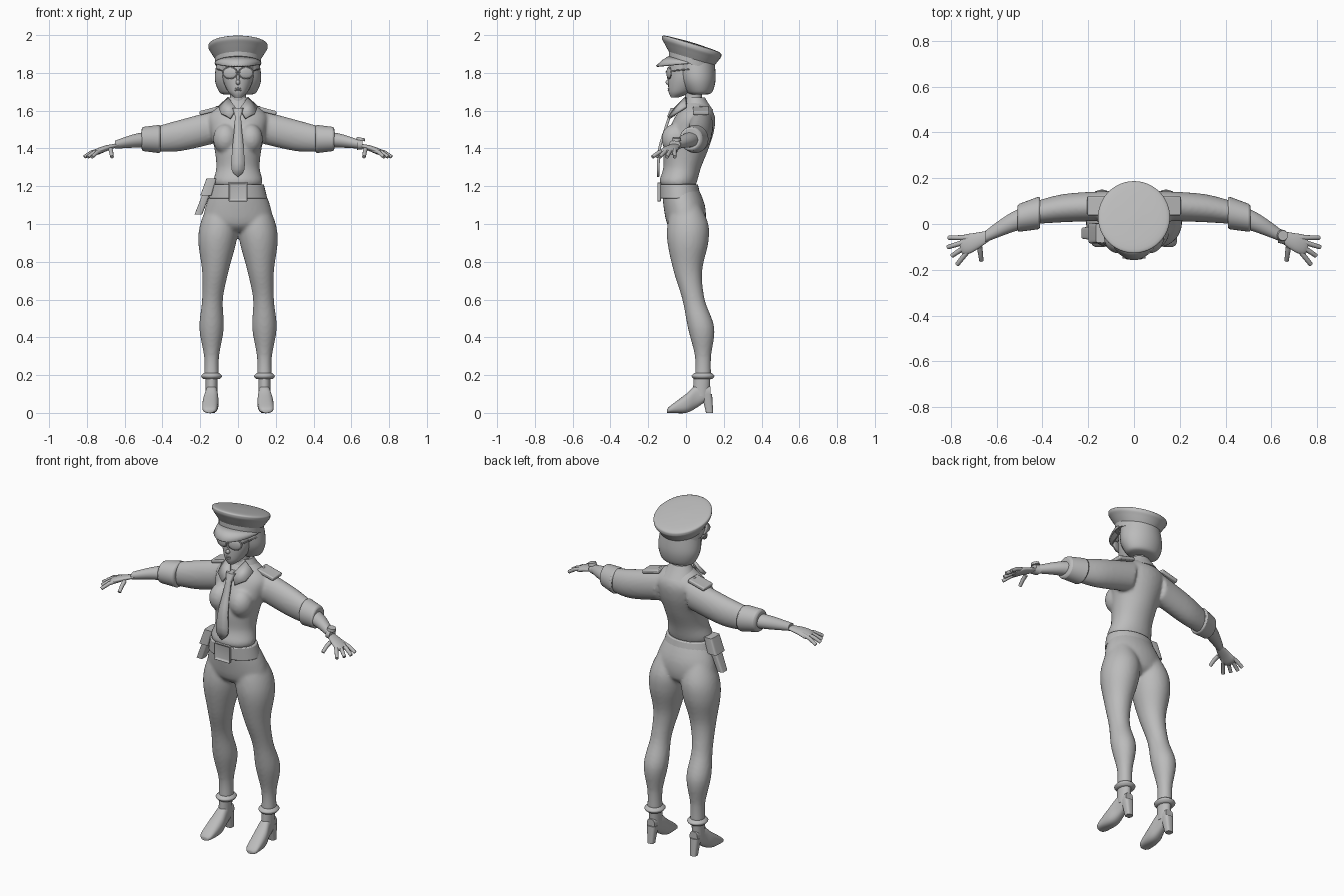
import bpy, bmesh, math
from mathutils import Matrix, Vector, Euler

if "Cube" in bpy.data.objects:
    bpy.data.objects.remove(bpy.data.objects["Cube"])

grey = bpy.data.materials.new("plain grey")
grey.use_nodes = True
grey.diffuse_color = (0.5, 0.5, 0.5, 1)
grey.node_tree.nodes["Principled BSDF"].inputs["Base Color"].default_value = grey.diffuse_color


def spline(rows, steps):
    """Add smoothly interpolated rows between the given ones."""
    last = len(rows) - 1
    smooth = []
    for i in range(last):
        before, start, end, after = (rows[max(0, min(last, i + k))] for k in (-1, 0, 1, 2))
        for step in range(steps):
            t = step / steps
            row = []
            for a, b, c, d in zip(before, start, end, after):
                if steps == 1:
                    row.append(b)
                    continue
                slope_in, slope_out = (c - a) / 2, (d - b) / 2
                bend = 3 * (c - b) - 2 * slope_in - slope_out
                twist = 2 * (b - c) + slope_in + slope_out
                row.append(b + t * (slope_in + t * (bend + t * twist)))
            smooth.append(row)
    return smooth + [rows[last]]


def limb(rows, ratio=1.0):
    """Rows of position, both centre coordinates and one radius."""
    return [(pos, a, b, radius, radius * ratio) for pos, a, b, radius in rows]


def trunk(rows):
    """Rows of height, depth of the centre, half width and half depth."""
    return [(height, 0, depth, wide, deep) for height, depth, wide, deep in rows]


def loft(bm, axis, rows, steps=5, both=False, power=2, shear=0, sides=32):
    for mirror in ((1, -1) if both else (1,)):
        rings = []
        for pos, mid_a, mid_b, radius_a, radius_b in spline(rows, steps):
            ring = []
            for k in range(sides):
                angle = math.tau * k / sides
                across, along = (math.copysign(abs(f) ** (2 / power), f)
                                 for f in (math.cos(angle), math.sin(angle)))
                a = mid_a + across * radius_a
                b = mid_b + along * radius_b
                x, y, z = {"x": (pos, a, b), "y": (a, pos, b), "z": (a, b, pos)}[axis]
                ring.append(bm.verts.new((mirror * x, y, z + shear * (y - mid_b))))
            rings.append(ring)
        for lower, upper in zip(rings, rings[1:]):
            for k in range(sides):
                following = (k + 1) % sides
                bm.faces.new((lower[k], lower[following], upper[following], upper[k]))
        bm.faces.new(rings[0])
        bm.faces.new(rings[-1])


def place(position, size, turn=(0, 0, 0)):
    return Matrix.LocRotScale(Vector(position), Euler(turn), Vector(size))


def ball(bm, position, size, turn=(0, 0, 0)):
    bmesh.ops.create_uvsphere(bm, u_segments=24, v_segments=12, radius=1,
                              matrix=place(position, size, turn))


def box(bm, position, size, turn=(0, 0, 0)):
    bmesh.ops.create_cube(bm, size=1, matrix=place(position, size, turn))


def strip(bm, rows):
    """Join rows of points into a sheet of faces."""
    grid = [[bm.verts.new(point) for point in row] for row in rows]
    for row, following in zip(grid, grid[1:]):
        for i in range(len(row) - 1):
            bm.faces.new((row[i], row[i + 1], following[i + 1], following[i]))


def finish(name, bm, blend=False, bevel=0, thick=0, mirror=False):
    bmesh.ops.recalc_face_normals(bm, faces=bm.faces)
    mesh = bpy.data.meshes.new(name)
    bm.to_mesh(mesh)
    bm.free()
    mesh.materials.append(grey)
    mesh.shade_smooth()
    mesh.set_sharp_from_angle(angle=math.radians(50))
    ob = bpy.data.objects.new(name, mesh)
    bpy.context.collection.objects.link(ob)
    if mirror:
        ob.modifiers.new("mirror", "MIRROR").use_mirror_merge = False
    if thick:
        solid = ob.modifiers.new("thickness", "SOLIDIFY")
        solid.thickness, solid.offset = thick, 0
    if bevel:
        rounding = ob.modifiers.new("bevel", "BEVEL")
        rounding.width, rounding.segments = bevel, 2
    if blend:
        remesh = ob.modifiers.new("blend", "REMESH")
        remesh.mode, remesh.voxel_size, remesh.use_smooth_shade = "VOXEL", 0.009, True
        soften = ob.modifiers.new("soften", "SMOOTH")
        soften.factor, soften.iterations = 0.5, 6


def part(name, axis, rows, bevel=0, **options):
    bm = bmesh.new()
    loft(bm, axis, rows, **options)
    finish(name, bm, bevel=bevel)


def tubes(name, paths, radius):
    """Thin tapering tubes along the paths, on both sides."""
    curve = bpy.data.curves.new(name, "CURVE")
    curve.dimensions, curve.bevel_depth, curve.bevel_resolution = "3D", radius, 3
    curve.use_fill_caps = True
    for mirror in (1, -1):
        for path in paths:
            line = curve.splines.new("POLY")
            line.points.add(len(path) - 1)
            for i, (point, (x, y, z)) in enumerate(zip(line.points, path)):
                point.co = (mirror * x, y, z, 1)
                point.radius = 1 - 0.3 * i / len(path)
    curve.materials.append(grey)
    bpy.context.collection.objects.link(bpy.data.objects.new(name, curve))


# Shirt: torso, bust and sleeves blended together
bm = bmesh.new()
loft(bm, "z", trunk([(1.2, -.04, .12, .09), (1.23, -.04, .13, .1), (1.3, -.02, .115, .1), (1.4, 0, .125, .12),
                     (1.5, .03, .15, .12), (1.58, .05, .15, .1), (1.65, .05, .06, .05)]))
loft(bm, "x", limb([(.1, .08, 1.52, .065), (.3, .07, 1.47, .062), (.43, .05, 1.45, .05)], 1.35), both=True)
for side in (1, -1):
    ball(bm, (side * .066, -.06, 1.45), (.066, .07, .08))
finish("shirt", bm, blend=True)
part("rolled_cuffs", "x", limb([(.41, .05, 1.45, .072), (.51, .025, 1.45, .06)], 1.05),
     bevel=.01, steps=1, both=True)

# Bare forearms, hands and fingers fanned out from the palm
part("forearms", "x", limb([(.45, .04, 1.45, .05), (.55, 0, 1.44, .042), (.65, -.055, 1.42, .025)], .85), both=True)
part("palms", "x", limb([(.63, -.05, 1.42, .022), (.7, -.08, 1.4, .04), (.74, -.09, 1.385, .044),
                         (.76, -.09, 1.38, .03)], .4), both=True)
fingers = []
for angle, reach in ((0, .13), (.3, .14), (.6, .14), (.9, .15), (1.7, .1)):
    x, y = math.cos(angle), -math.sin(angle)
    fingers.append([(.68 + x * r, -.06 + y * r, 1.4 - drop)
                    for r, drop in ((.04, .005), (reach * .7, .02), (reach, .045))])
tubes("fingers", fingers, .012)

# Wristwatch on the left arm
bm = bmesh.new()
loft(bm, "x", limb([(.63, -.05, 1.42, .032), (.66, -.06, 1.42, .03)], .85), steps=1)
bmesh.ops.create_cone(bm, cap_ends=True, segments=24, radius1=.025, radius2=.022, depth=.015,
                      matrix=place((.65, -.05, 1.45), (1, 1, 1), (0, .2, 0)))
finish("wristwatch", bm)

# Trousers: hips and legs blended together
bm = bmesh.new()
loft(bm, "z", trunk([(1.22, -.04, .12, .09), (1.1, -.01, .17, .11), (1, 0, .18, .1), (.96, 0, .1, .06)]))
loft(bm, "z", limb([(1.1, .09, 0, .07), (1, .1, .01, .1), (.9, .11, .01, .1), (.75, .12, .01, .07),
                    (.6, .135, .04, .055), (.45, .14, .08, .065), (.3, .14, .09, .04), (.19, .14, .09, .04)], 1.08),
     both=True)
finish("trousers", bm, blend=True)
part("trouser_hems", "z", limb([(.18, .14, .09, .045), (.195, .14, .09, .055), (.21, .14, .09, .042)], 1.1), both=True)

# Heeled ankle boots
part("boot_feet", "y", [(-.1, .15, .01, .02, .01), (-.08, .15, .02, .037, .02), (0, .145, .05, .042, .05),
                        (.06, .14, .09, .032, .06), (.13, .14, .11, .025, .03)], both=True, power=2.5)
part("boot_shafts", "z", limb([(.09, .14, .08, .031), (.2, .14, .085, .032)], 1.4), both=True, steps=1)
part("boot_heels", "z", limb([(0, .14, .125, .019), (.1, .14, .11, .028)]), both=True, steps=1, power=3)

# Belt and hollow buckle
part("belt", "z", trunk([(1.135, -.03, .155, .11), (1.21, -.04, .137, .103)]), bevel=.005, steps=1)
bm = bmesh.new()
box(bm, (0, -.143, 1.17), (.1, .02, .1))
front = min(bm.faces, key=lambda face: face.calc_center_median().y)
bmesh.ops.inset_region(bm, faces=[front], thickness=.015)
bmesh.ops.translate(bm, verts=front.verts, vec=(0, .01, 0))
finish("belt_buckle", bm, bevel=.003)

# Holster with a flap on the right hip
bm = bmesh.new()
loft(bm, "z", [(1.05, -.21, -.04, .02, .025), (1.23, -.14, -.04, .02, .035)], power=5, steps=1)
loft(bm, "z", [(1.15, -.17, -.04, .03, .045), (1.24, -.14, -.04, .027, .042)], power=7, steps=1)
finish("holster", bm)

# Collar, tie and shoulder straps
part("collar_band", "z", trunk([(1.6, .06, .1, .085), (1.64, .055, .074, .063), (1.67, .05, .055, .05)]))
bm = bmesh.new()
corners = ((.05, 0, 1.67), (.1, 0, 1.62), (.09, -.055, 1.585), (.04, -.09, 1.56), (.01, -.06, 1.61))
bm.faces.new([bm.verts.new(corner) for corner in corners])
bmesh.ops.triangulate(bm, faces=bm.faces)
finish("collar_points", bm, thick=.014, mirror=True)
bm = bmesh.new()
tie = spline([(1.59, .015, -.08), (1.5, .02, -.11), (1.4, .03, -.14), (1.29, .035, -.147), (1.25, .001, -.147)], 3)
strip(bm, [[(side * half, y, z) for side in (-1, 1)] for z, half, y in tie])
finish("necktie", bm, thick=.014)
part("tie_knot", "z", trunk([(1.57, -.08, .016, .02), (1.615, -.055, .03, .025)]), steps=1, power=3)
bm = bmesh.new()
box(bm, (.15, .08, 1.6), (.11, .085, .022), (0, .25, 0))
finish("shoulder_straps", bm, bevel=.006, mirror=True)
bm = bmesh.new()
ball(bm, (.11, .08, 1.62), (.009, .009, .006))
finish("shoulder_buttons", bm, mirror=True)

# Neck, face and bobbed hair
part("neck", "z", trunk([(1.58, .045, .045, .045), (1.74, .035, .04, .045)]), steps=1)
bm = bmesh.new()
loft(bm, "z", trunk([(1.67, -.06, .02, .02), (1.7, -.03, .052, .062), (1.76, 0, .079, .094),
                     (1.82, .015, .087, .104), (1.88, .02, .085, .1)]))
ball(bm, (0, -.092, 1.75), (.012, .016, .014))
ball(bm, (0, -.089, 1.77), (.008, .01, .03), (.25, 0, 0))
for height in (1.708, 1.717):
    ball(bm, (0, -.087, height), (.018, .01, .006))
finish("face", bm)
part("bobbed_hair", "z", trunk([(1.685, .07, .07, .04), (1.7, .07, .1, .07), (1.77, .06, .123, .097),
                                (1.87, .05, .11, .1)]))

# Round sunglasses
lens = Vector((.043, -.09, 1.8))
bm = bmesh.new()
ball(bm, lens, (.038, .009, .03), (0, 0, .3))
finish("sunglass_lenses", bm, mirror=True)
rim = []
for k in range(21):
    angle = math.tau * k / 20
    rim.append(lens + Vector((.038 * math.cos(angle), .01 * math.cos(angle), .03 * math.sin(angle))))
bridge = [(0, -.105, 1.805), (.012, -.103, 1.805)]
temple = [(.08, -.08, 1.81), (.11, .02, 1.82)]
tubes("sunglass_frames", [rim, bridge, temple], .004)

# Peaked cap: band, tilted crown and curved visor
part("cap_band", "z", trunk([(1.845, .03, .121, .121), (1.9, .03, .121, .121)]), steps=1, shear=-.25, sides=48)
crown = ((1.87, .117), (1.91, .143), (1.937, .157), (1.955, .14), (1.962, .02))
part("cap_crown", "z", [(height, 0, .03, radius, radius) for height, radius in crown], shear=-.3, sides=48)
bm = bmesh.new()
visor = []
for k in range(-12, 13):
    angle = math.radians(7 * k)
    side, ahead = math.sin(angle), math.cos(angle)
    visor.append([(side * .12, .03 - ahead * (.12 + .065 * t), 1.85 + ahead * (.035 - .03 * t - .02 * t * t))
                  for t in (0, .5, 1)])
strip(bm, visor)
finish("cap_visor", bm, thick=.009)
